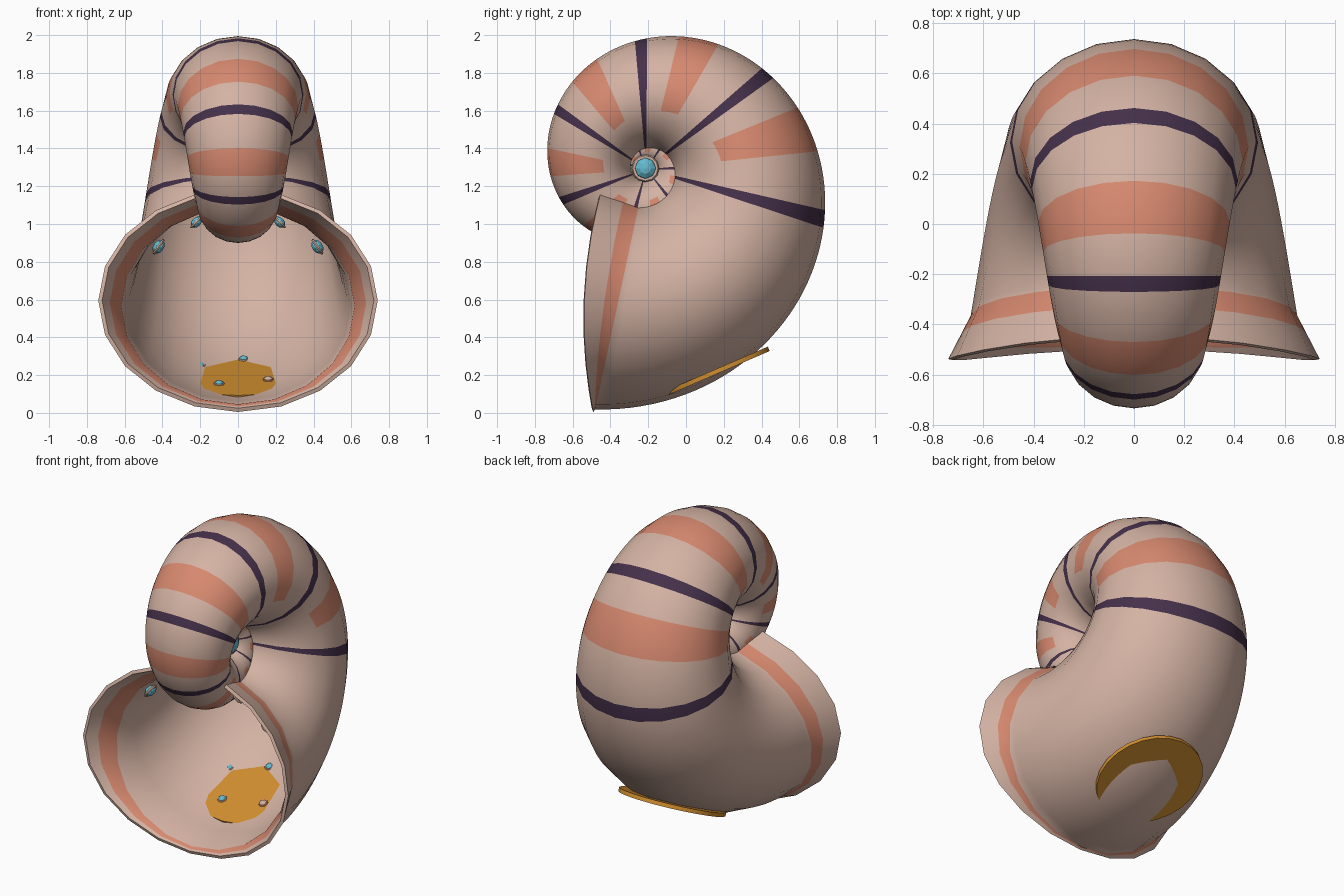
import bpy
import bmesh
from math import sin, cos, pi, radians, exp
from mathutils import Vector

cube = bpy.data.objects.get("Cube")
if cube:
    bpy.data.objects.remove(cube, do_unlink=True)


def material(name, rgb):
    m = bpy.data.materials.new(name)
    m.use_nodes = True
    color = (*rgb, 1)
    m.diffuse_color = color
    bsdf = m.node_tree.nodes["Principled BSDF"]
    bsdf.inputs["Base Color"].default_value = color
    bsdf.inputs["Roughness"].default_value = 0.6
    return m


CREAM = material("shell cream", (0.66, 0.45, 0.37))
SALMON = material("salmon band", (0.68, 0.25, 0.16))
PLUM = material("dark plum", (0.06, 0.03, 0.07))
GOLD = material("gold", (0.64, 0.27, 0.03))
BLUE = material("pale blue", (0.13, 0.49, 0.62))

SIDES = 20
STEP = radians(2.7)
MOUTH = radians(-102)
AXIS_Y, AXIS_Z = -0.21, 1.29


def section(step, scale=1.0):
    """One ring of the coiled tube; vertex 0 lies on the outer ridge."""
    turn = MOUTH + step * STEP
    size = 1.30 * exp(-0.188 * step * STEP)
    ring = []
    for j in range(SIDES):
        a = 2 * pi * j / SIDES
        r = size * (0.57 + 0.43 * scale * cos(a))
        ring.append(Vector((0.5 * size * scale * sin(a),
                            AXIS_Y + r * cos(turn), AXIS_Z + r * sin(turn))))
    return ring


def lip(width, height, back):
    """Flared oval ring on the curved front of the mouth."""
    ring = []
    for j in range(SIDES):
        a = 2 * pi * j / SIDES
        z = 0.595 - height * cos(a)
        ring.append(Vector((width * sin(a), -0.49 - 0.2 * z + 0.2 * z * z + back, z)))
    return ring


def blend(a, b, t):
    return [p.lerp(q, t) for p, q in zip(a, b)]


def band(step, j):
    """Material of a tube face: full plum rings, salmon patches on the outside."""
    if step < 30:
        return 0
    phase = (step - 32) % 20
    if phase in (0, 19):
        return 2
    outside = min(j + 0.5, SIDES - j - 0.5) * 360 / SIDES < 108
    return 1 if 8 <= phase <= 13 and outside else 0


def finish(obj, angle=40):
    bpy.ops.object.select_all(action="DESELECT")
    obj.select_set(True)
    bpy.context.view_layer.objects.active = obj
    bpy.ops.object.shade_smooth_by_angle(angle=radians(angle))


# Shell: inner wall, flared lip, then the banded outer coil
rings, rules = [], []


def add(ring, rule):
    rings.append(ring)
    rules.append(rule)


def plain(j):
    return 0


def salmon(j):
    return 1


for s in range(80, -1, -4):
    add(section(s, 0.95), plain if s else salmon)
edge = lip(0.74, 0.59, 0)
inner_edge = lip(0.72, 0.57, -0.004)
add(blend(section(0, 0.95), inner_edge, 0.6), plain)
add(inner_edge, plain)
add(edge, plain)
add(blend(section(0), edge, 0.4), salmon)
TURNS = 320
for s in range(TURNS + 1):
    add(section(s), lambda j, s=s: band(s, j))

bm = bmesh.new()
loops = [[bm.verts.new(p) for p in ring] for ring in rings]
for a, b, rule in zip(loops, loops[1:], rules):
    for j in range(SIDES):
        k = (j + 1) % SIDES
        bm.faces.new((a[j], a[k], b[k], b[j])).material_index = rule(j)
bm.faces.new(loops[0])
bm.faces.new(loops[-1])
bmesh.ops.recalc_face_normals(bm, faces=bm.faces)
mesh = bpy.data.meshes.new("shell")
bm.to_mesh(mesh)
bm.free()
shell = bpy.data.objects.new("shell", mesh)
bpy.context.collection.objects.link(shell)
for m in (CREAM, SALMON, PLUM):
    mesh.materials.append(m)
finish(shell)

# Gold disc set through the belly wall
bpy.ops.mesh.primitive_cylinder_add(vertices=24, radius=0.325, depth=0.025,
                                    location=(0, 0.14, 0.21),
                                    rotation=(radians(23.4), 0, 0))
disc = bpy.context.object
disc.name = "belly_disc"
disc.data.materials.append(GOLD)
finish(disc)


# Beads: faceted flattened gem in a thin collar
def bead(name, place, normal, radius, gem=BLUE):
    turn = Vector(normal).to_track_quat("Z", "Y").to_euler()
    bpy.ops.mesh.primitive_uv_sphere_add(segments=8, ring_count=6, radius=radius,
                                         location=place, rotation=turn)
    stone = bpy.context.object
    stone.name = name
    stone.scale.z = 0.7
    stone.data.materials.append(gem)
    bpy.ops.mesh.primitive_torus_add(major_segments=12, minor_segments=6,
                                     major_radius=radius, minor_radius=radius * 0.22,
                                     location=place, rotation=turn)
    collar = bpy.context.object
    collar.name = name + "_collar"
    collar.data.materials.append(CREAM if gem is BLUE else SALMON)
    finish(collar)


for i, (x, y) in enumerate([(-0.2, 0.2), (-0.1, -0.02), (0.03, 0.28), (0.16, 0.03)]):
    z = 0.225 + (y - 0.14) * 0.433
    bead(f"disc_bead_{i + 1}", (x, y, z), (0, -0.4, 0.92), 0.024,
         CREAM if i == 3 else BLUE)

for side, sx in (("left", 1), ("right", -1)):
    bead(f"hub_gem_{side}", (0.1 * sx, -0.215, 1.295), (sx, 0, 0), 0.06)
    bead(f"wall_bead_{side}", (0.42 * sx, -0.3, 0.88), (-sx, 0, -0.7), 0.04)
    bead(f"upper_bead_{side}", (0.22 * sx, -0.3, 1.01), (-sx, 0, -1), 0.035)
